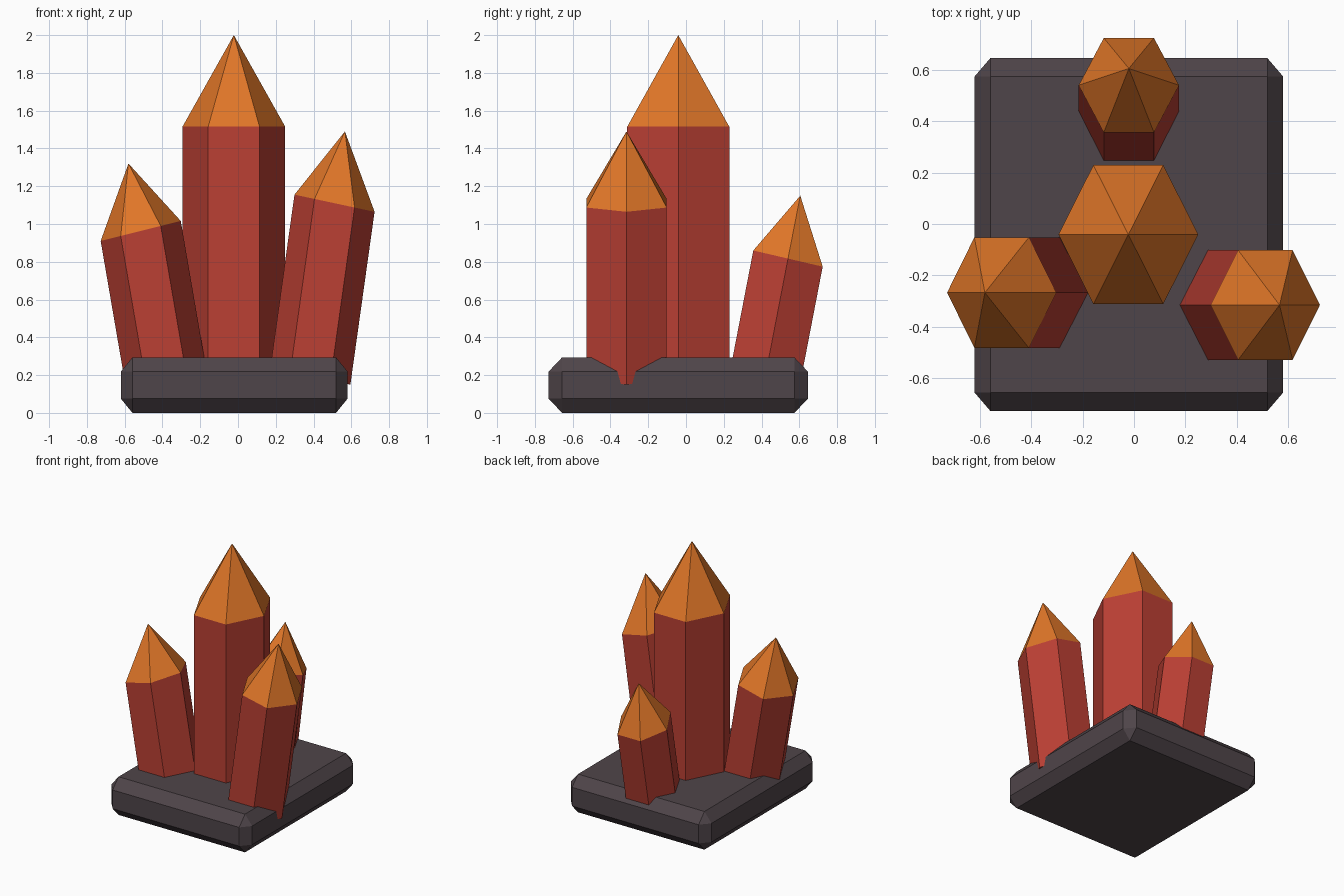
import bpy, bmesh
from math import cos, sin, pi
from mathutils import Vector

cube = bpy.data.objects.get("Cube")
if cube:
    bpy.data.objects.remove(cube, do_unlink=True)


def material(name, rgb):
    mat = bpy.data.materials.new(name)
    mat.use_nodes = True
    mat.diffuse_color = (*rgb, 1)
    mat.node_tree.nodes["Principled BSDF"].inputs["Base Color"].default_value = (*rgb, 1)
    return mat


RED = material("crystal red", (0.50, 0.051, 0.034))
ORANGE = material("tip orange", (0.74, 0.18, 0.021))
STONE = material("dark stone", (0.078, 0.059, 0.067))


def finish(name, bm, *mats):
    bmesh.ops.recalc_face_normals(bm, faces=bm.faces)
    mesh = bpy.data.meshes.new(name)
    bm.to_mesh(mesh)
    bm.free()
    for mat in mats:
        mesh.materials.append(mat)
    obj = bpy.data.objects.new(name, mesh)
    bpy.context.collection.objects.link(obj)
    return obj


def stone_base(center, size, chamfer):
    """Chamfered block: bevelled by one unit, then scaled to a chamfer per axis."""
    bm = bmesh.new()
    bmesh.ops.create_cube(bm, size=1)
    bmesh.ops.scale(bm, verts=bm.verts, vec=[s / c for s, c in zip(size, chamfer)])
    bmesh.ops.bevel(bm, geom=bm.edges[:], offset=1, segments=1, profile=0.5, affect='EDGES')
    bmesh.ops.scale(bm, verts=bm.verts, vec=chamfer)
    bmesh.ops.translate(bm, verts=bm.verts, vec=center)
    return finish("stone_base", bm, STONE)


def crystal(name, shoulder, tip, radii, lean, slope, length):
    """Leaning six-sided shaft with a pointed tip; slope tilts its end rings."""
    bm = bmesh.new()
    top_c = Vector(shoulder)
    low_c = top_c - length * Vector((lean[0], lean[1], 1))
    top, low = [], []
    for i in range(6):
        x, y = radii[0] * cos(i * pi / 3), radii[1] * sin(i * pi / 3)
        offset = Vector((x, y, slope[0] * x + slope[1] * y))
        top.append(bm.verts.new(top_c + offset))
        low.append(bm.verts.new(low_c + offset))
    apex = bm.verts.new(tip)
    bm.faces.new(low)
    for i in range(6):
        j = (i + 1) % 6
        bm.faces.new((low[i], low[j], top[j], top[i]))
        bm.faces.new((top[i], top[j], apex)).material_index = 1
    return finish(name, bm, RED, ORANGE)


# Stone slab
stone_base((-0.02, -0.041, 0.147), (1.2, 1.372, 0.294), (0.061, 0.071, 0.075))

# Crystal cluster
crystal("center_crystal", (-0.022, -0.041, 1.515), (-0.022, -0.041, 2.0),
        (0.272, 0.312), (0, 0), (0, 0), 1.365)
crystal("right_crystal", (-0.515, -0.267, 0.963), (-0.58, -0.267, 1.32),
        (0.212, 0.248), (-0.172, 0), (0.25, 0), 0.77)
crystal("left_crystal", (0.511, -0.315, 1.11), (0.566, -0.315, 1.49),
        (0.212, 0.246), (0.14, 0), (-0.214, 0), 0.915)
crystal("back_crystal", (-0.02, 0.54, 0.817), (-0.02, 0.605, 1.15),
        (0.195, 0.212), (0, 0.193), (0, -0.233), 0.62)
